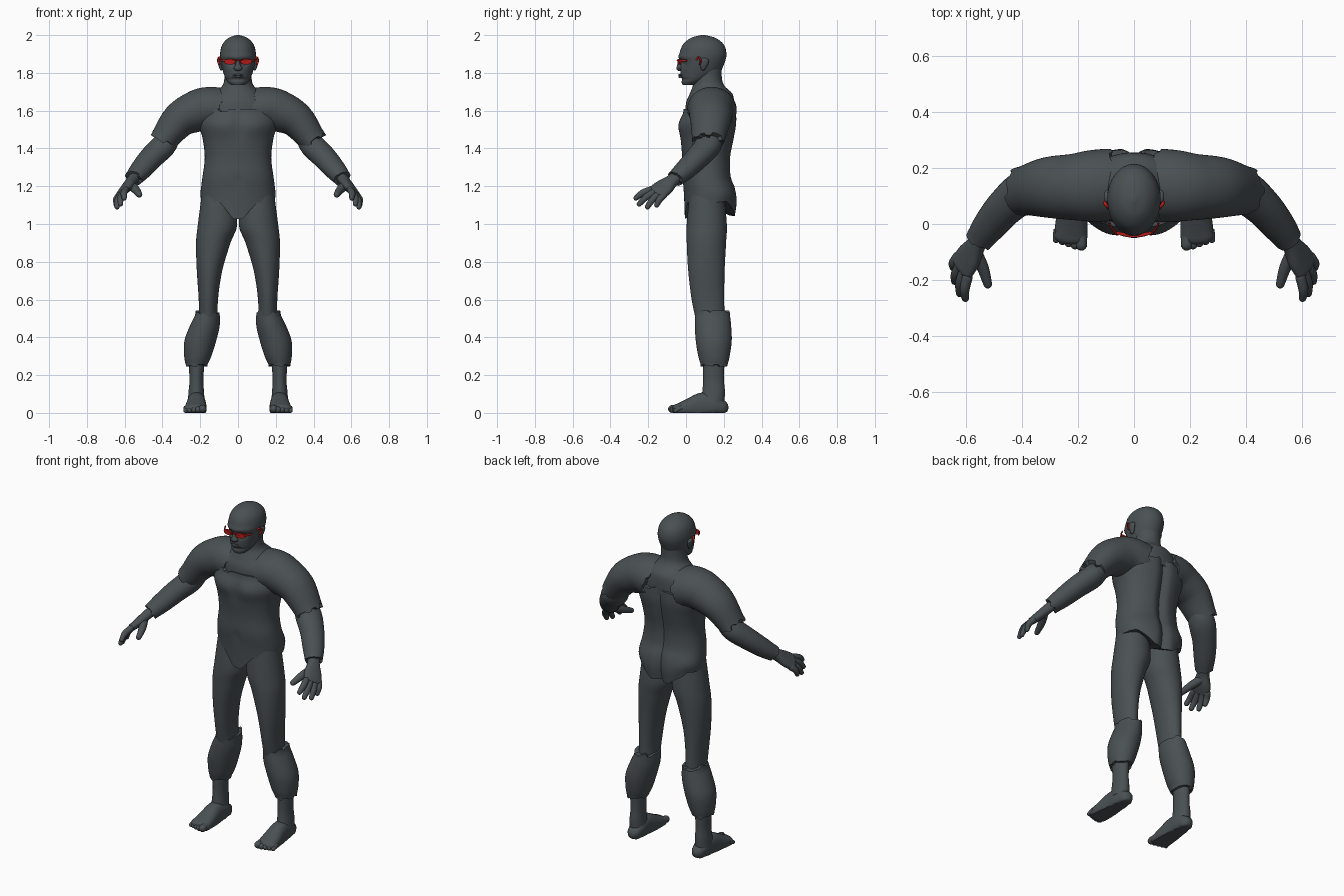
import bpy, bmesh, math, random
from mathutils import Vector

random.seed(4)
if "Cube" in bpy.data.objects:
    bpy.data.objects.remove(bpy.data.objects["Cube"], do_unlink=True)


def material(name, color):
    mat = bpy.data.materials.new(name)
    mat.use_nodes = True
    mat.diffuse_color = color
    mat.node_tree.nodes["Principled BSDF"].inputs["Base Color"].default_value = color
    return mat


GREY = material("slate grey", (0.068, 0.08, 0.087, 1))
RED = material("dark red", (0.45, 0.012, 0.01, 1))
parts = []


def spline(rows, steps):
    """Catmull-Rom interpolation of rows of any length."""
    out = []
    for i in range(len(rows) - 1):
        a, b = rows[max(i - 1, 0)], rows[i]
        c, d = rows[i + 1], rows[min(i + 2, len(rows) - 1)]
        for k in range(steps):
            t = k / steps
            out.append([q + 0.5 * t * (r - p + t * (2 * p - 5 * q + 4 * r - s + t * (3 * (q - r) + s - p)))
                        for p, q, r, s in zip(a, b, c, d)])
    return out + [list(rows[-1])]


def loft(name, rows, up=(0, 0, 1), upright=False, ex=2, steps=5, seg=32,
         jag=(0, 0), rounded=(False, False), shape=None, side=1, mat=GREY):
    """Skin rows of (x, y, z, side radius, up radius) into a closed solid."""
    rows = spline(rows, steps)
    up = Vector((0, 1, 0) if upright else up)
    rings = []
    for i, row in enumerate(rows):
        a, b = rows[max(i - 1, 0)], rows[min(i + 1, len(rows) - 1)]
        t = Vector(b[:3]) - Vector(a[:3])
        t = Vector((0, 0, math.copysign(1, t.z))) if upright else t.normalized()
        rings.append((Vector(row[:3]), t, row[3], row[4]))

    # Hemispherical ends
    def dome(ring, way):
        c, t, ra, rb = ring
        return [(c + t * way * min(ra, rb) * math.sin(a), t, ra * math.cos(a), rb * math.cos(a))
                for a in (0.4, 0.8, 1.2, 1.45)]
    if rounded[0]:
        rings = dome(rings[0], -1)[::-1] + rings
    if rounded[1]:
        rings += dome(rings[-1], 1)

    bm = bmesh.new()
    loops = []
    for i, (c, t, ra, rb) in enumerate(rings):
        sx = t.cross(up).normalized()
        n = sx.cross(t)
        tear = -jag[0] if i == 0 else jag[1] if i == len(rings) - 1 else 0
        loop = []
        for k in range(seg):
            if k % 3 == 0:
                step = random.choice((0, 0.4, 1))
            u, v = math.cos(math.tau * k / seg), math.sin(math.tau * k / seg)
            u = math.copysign(abs(u) ** (2 / ex), u)
            v = math.copysign(abs(v) ** (2 / ex), v)
            co = c + sx * u * ra + n * v * rb + t * tear * step
            if shape:
                co = shape(co)
            loop.append(bm.verts.new((co.x * side, co.y, co.z)))
        loops.append(loop)
    for a, b in zip(loops, loops[1:]):
        for k in range(seg):
            j = (k + 1) % seg
            bm.faces.new((a[k], a[j], b[j], b[k]))
    for loop in (loops[0], loops[-1]):
        mid = bm.verts.new(sum((v.co for v in loop), Vector()) / seg)
        for k in range(seg):
            bm.faces.new((loop[k], loop[(k + 1) % seg], mid))
    bmesh.ops.recalc_face_normals(bm, faces=bm.faces)
    mesh = bpy.data.meshes.new(name)
    bm.to_mesh(mesh)
    bm.free()
    mesh.materials.append(mat)
    obj = bpy.data.objects.new(name, mesh)
    bpy.context.collection.objects.link(obj)
    parts.append(obj)


def column(name, rows, **options):
    """Upright loft from rows of (z, half width, front y, back y)."""
    loft(name, [(0, (f + b) / 2, z, w, (b - f) / 2) for z, w, f, b in rows], upright=True, **options)


def bump(x, middle, width):
    return math.exp(-((x - middle) / width) ** 2)


def sculpt_torso(co):
    """Spine, breastbone, navel and the lower hem."""
    x, y, z = co
    if y > 0.15:
        co.y -= 0.022 * bump(x, 0, 0.025) + 0.01 * bump(z, 1.1, 0.07) * bump(x, 0, 0.02)
        hem = 0.075 * min(1, max(0, 1.6 - abs(x) / 0.1))
    else:
        co.y += 0.01 * bump(x, 0, 0.03) * bump(z, 1.53, 0.08)
        co.y += 0.008 * bump(x, 0, 0.012) * bump(z, 1.23, 0.025)
        co.y -= 0.008 * bump(abs(x), 0.09, 0.06) * bump(z, 1.51, 0.05)
        hem = 0.09 * min(1, max(0, 1.35 - abs(x) / 0.075))
    co.z -= hem * min(1, max(0, (1.2 - z) / 0.08))
    return co


def sculpt_head(co):
    """Eye sockets, brow and cheeks."""
    x, y, z = co
    if y < 0.05:
        co.y += 0.014 * bump(abs(x), 0.037, 0.02) * bump(z, 1.85, 0.018)
        co.y -= 0.006 * bump(z, 1.885, 0.014)
        co.y += 0.006 * bump(z, 1.765, 0.009)
    return co


def on_ground(co):
    co.z = max(co.z, 0)
    return co


# Torso, yoke and head
column("torso", [(1.12, .195, -.006, .262), (1.17, .198, -.01, .27), (1.25, .188, -.02, .24),
                 (1.35, .176, -.02, .237), (1.45, .187, -.03, .255), (1.53, .208, -.038, .268),
                 (1.595, .2, -.014, .268)],
       ex=2.3, seg=72, jag=(0.006, 0.014), shape=sculpt_torso)
column("neck_and_yoke", [(1.57, .19, -.005, .255), (1.64, .175, .0, .255), (1.69, .13, .02, .245),
                         (1.73, .085, .035, .205), (1.77, .072, .04, .19), (1.84, .07, .05, .19)], seg=48)
column("head", [(1.735, .035, -.018, .05), (1.76, .06, -.026, .11), (1.8, .077, -.03, .175),
                (1.85, .09, -.031, .203), (1.9, .095, -.034, .214), (1.95, .083, -.016, .2),
                (1.985, .05, .026, .156), (2.0, .008, .08, .1)],
       seg=64, steps=8, shape=sculpt_head)
loft("nose", [(0, -.026, 1.87, .009, .012), (0, -.033, 1.845, .012, .013), (0, -.035, 1.826, .023, .016)],
     up=(0, 1, 0), rounded=(True, True), seg=20)
for z in (1.789, 1.779):
    loft("lip", [(-.026, -.02, z, .004, .003), (0, -.034, z, .007, .006), (.026, -.02, z, .004, .003)],
         rounded=(True, True), seg=12)

# Eyewear bar
loft("eyewear_bar", [(-.088, .004, 1.866, .004, .006), (-.065, -.03, 1.866, .004, .006),
                     (0, -.045, 1.867, .004, .004), (.065, -.03, 1.866, .004, .006),
                     (.088, .004, 1.866, .004, .006)], seg=10, mat=RED)

for side, label in ((1, "left_"), (-1, "right_")):
    def limb(name, rows, **options):
        loft(label + name, rows, side=side, **options)

    # Eyewear and ears
    limb("lens", [(.041, -.03, 1.859, .029, .014), (.043, -.041, 1.859, .029, .014)],
         steps=1, ex=2.6, mat=RED)
    limb("eyewear_hook", [(.091, .055, 1.87, .005, .004), (.1, .068, 1.882, .005, .006),
                          (.105, .078, 1.865, .005, .006), (.1, .072, 1.842, .004, .005)],
         up=(1, 0, 0), seg=10, mat=RED)
    limb("ear", [(.088, .09, 1.822, .012, .009), (.094, .094, 1.845, .021, .011), (.097, .099, 1.868, .023, .011)],
         up=(1, 0, 0), rounded=(True, True), seg=20)

    # Arm
    limb("sleeve", [(.105, .137, 1.605, .131, .118), (.16, .135, 1.612, .127, .113), (.22, .132, 1.597, .118, .11),
                    (.31, .13, 1.55, .108, .095), (.395, .118, 1.445, .086, .072)],
         jag=(.025, .022), seg=48)
    limb("forearm", [(.36, .125, 1.47, .06, .06), (.395, .115, 1.415, .075, .064), (.46, .06, 1.35, .068, .061),
                     (.515, -.005, 1.286, .06, .054), (.55, -.052, 1.245, .05, .045)], jag=(0, .01))
    palm = (-.65, .1, -.6)
    limb("palm", [(.535, -.03, 1.262, .033, .03), (.562, -.072, 1.23, .035, .028),
                  (.588, -.115, 1.195, .052, .026), (.612, -.152, 1.168, .055, .021)],
         up=palm, ex=2.4, rounded=(False, True))
    tips = {"index": (.602, -.265, 1.137), "middle": (.622, -.248, 1.105),
            "ring": (.64, -.204, 1.09), "little": (.645, -.155, 1.1)}
    for i, (finger, tip) in enumerate(tips.items()):
        base = Vector((.594, -.19, 1.18)).lerp(Vector((.63, -.118, 1.152)), i / 3)
        bend = base.lerp(Vector(tip), 0.55) + Vector((.006, -.002, .006))
        limb(finger + "_finger", [(*base, .019, .018), (*bend, .018, .017), (*tip, .014, .013)],
             up=palm, rounded=(True, True), seg=16)
    limb("thumb", [(.57, -.095, 1.208, .025, .024), (.54, -.155, 1.18, .022, .021), (.522, -.215, 1.155, .016, .015)],
         up=palm, rounded=(True, True), seg=16)

    # Leg
    limb("thigh", [(.105, .11, 1.17, .085, .09), (.108, .11, 1.0, .104, .106), (.131, .108, .9, .091, .104),
                   (.151, .108, .75, .067, .096), (.157, .116, .6, .051, .086), (.158, .13, .48, .05, .075)],
         upright=True, seg=40)
    limb("shin_guard", [(.16, .14, .525, .063, .092), (.176, .143, .46, .079, .096), (.2, .147, .38, .084, .095),
                        (.213, .148, .3, .072, .083), (.22, .149, .255, .057, .071)],
         upright=True, seg=40, jag=(.018, .01))
    limb("ankle", [(.22, .147, .3, .044, .058), (.22, .146, .18, .037, .055),
                   (.221, .146, .11, .041, .06), (.221, .14, .05, .046, .062)], upright=True)
    limb("foot", [(.217, .185, .03, .04, .04), (.218, .15, .04, .047, .055), (.22, .09, .042, .049, .066),
                  (.222, .02, .028, .056, .05), (.226, -.045, .018, .06, .03)],
         rounded=(True, True), ex=2.4, shape=on_ground)
    for i in range(5):
        r = 0.018 - 0.0015 * i if i else 0.021
        x, y = .188 + .0225 * i, -.074 + .006 * max(0, i - 1)
        limb("toe", [(x, -.02, .03, r * .8, r * .8), (x, y, r, r, r)],
             rounded=(False, True), seg=14, shape=on_ground)

# Smooth shading with sharp hems
bpy.ops.object.select_all(action="DESELECT")
for obj in parts:
    obj.select_set(True)
bpy.context.view_layer.objects.active = parts[0]
bpy.ops.object.shade_smooth_by_angle(angle=math.radians(42))
